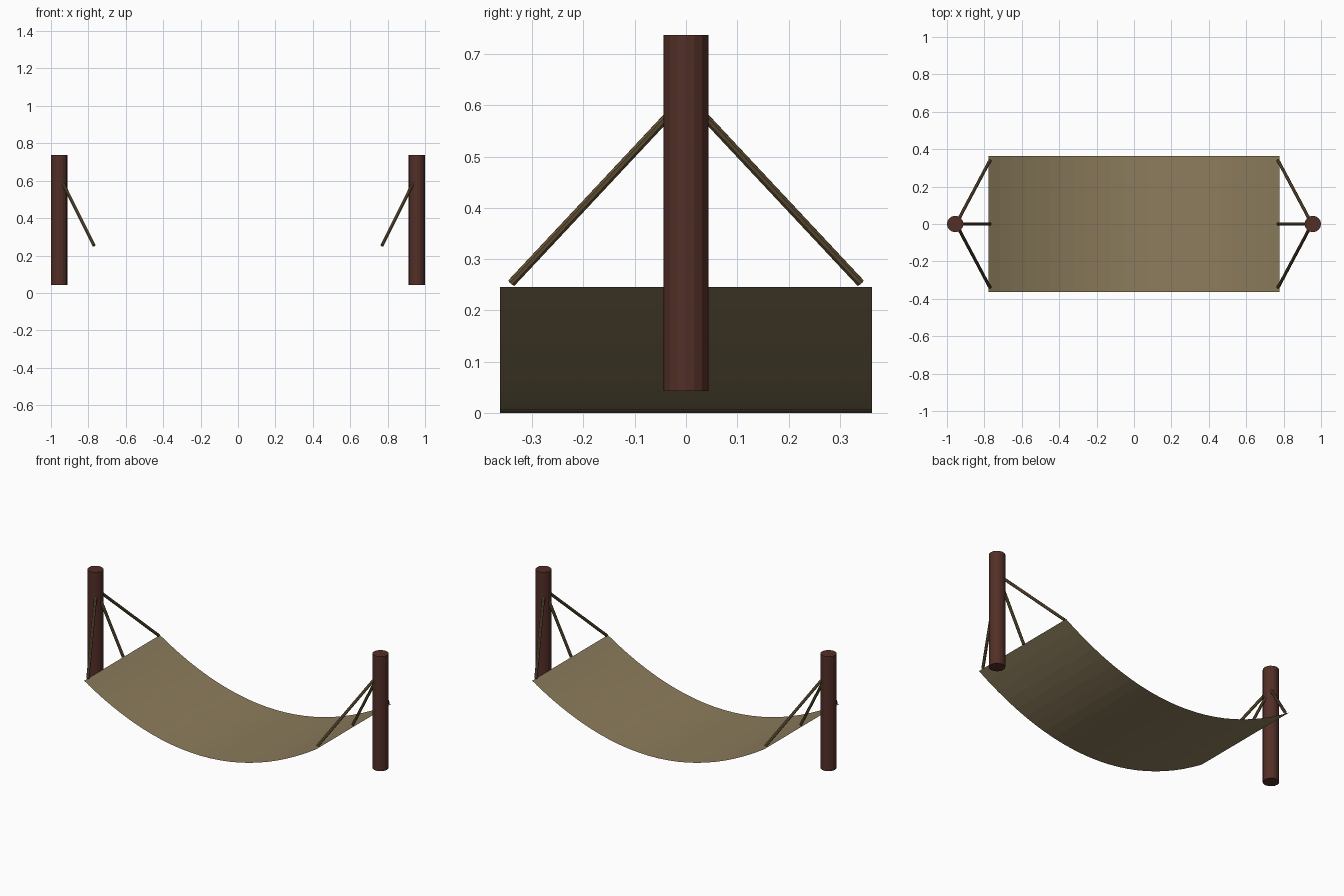
import bpy, bmesh
from mathutils import Vector

if "Cube" in bpy.data.objects:
    bpy.data.objects.remove(bpy.data.objects["Cube"])


def material(name, rgb):
    m = bpy.data.materials.new(name)
    m.diffuse_color = (*rgb, 1)
    m.use_nodes = True
    m.node_tree.nodes["Principled BSDF"].inputs["Base Color"].default_value = m.diffuse_color
    return m


wood = material("dark red wood", (0.085, 0.028, 0.020))
cloth = material("tan cloth", (0.262, 0.202, 0.107))
cord = material("brown rope", (0.135, 0.092, 0.040))


def rod(name, a, b, radius, sides, mat):
    a, b = Vector(a), Vector(b)
    d = b - a
    bpy.ops.mesh.primitive_cylinder_add(vertices=sides, radius=radius,
                                        depth=d.length, location=(a + b) / 2)
    o = bpy.context.object
    o.rotation_euler = d.to_track_quat('Z', 'Y').to_euler()
    o.name = name
    o.data.materials.append(mat)
    return o


# Posts and the three ropes fanning out from each
for side, s in (("left", -1), ("right", 1)):
    rod(f"{side}_post", (s * 0.956, 0, 0.043), (s * 0.956, 0, 0.737), 0.044, 16, wood)
    for part, y in (("front", -0.34), ("middle", 0), ("back", 0.34)):
        rod(f"{side}_{part}_rope", (s * 0.951, 0, 0.617), (s * 0.77, y, 0.254),
            0.0085, 8, cord)

# Sagging single-layer cloth with a parabolic profile
bm = bmesh.new()
n, half, width, rise = 24, 0.778, 0.363, 0.246
rows = []
for i in range(n + 1):
    t = 2 * i / n - 1
    rows.append([bm.verts.new((half * t, y, rise * t * t)) for y in (-width, width)])
for p, q in zip(rows, rows[1:]):
    bm.faces.new((p[0], q[0], q[1], p[1]))
me = bpy.data.meshes.new("hammock_cloth")
bm.to_mesh(me)
bm.free()
me.materials.append(cloth)
bpy.context.collection.objects.link(bpy.data.objects.new("hammock_cloth", me))
